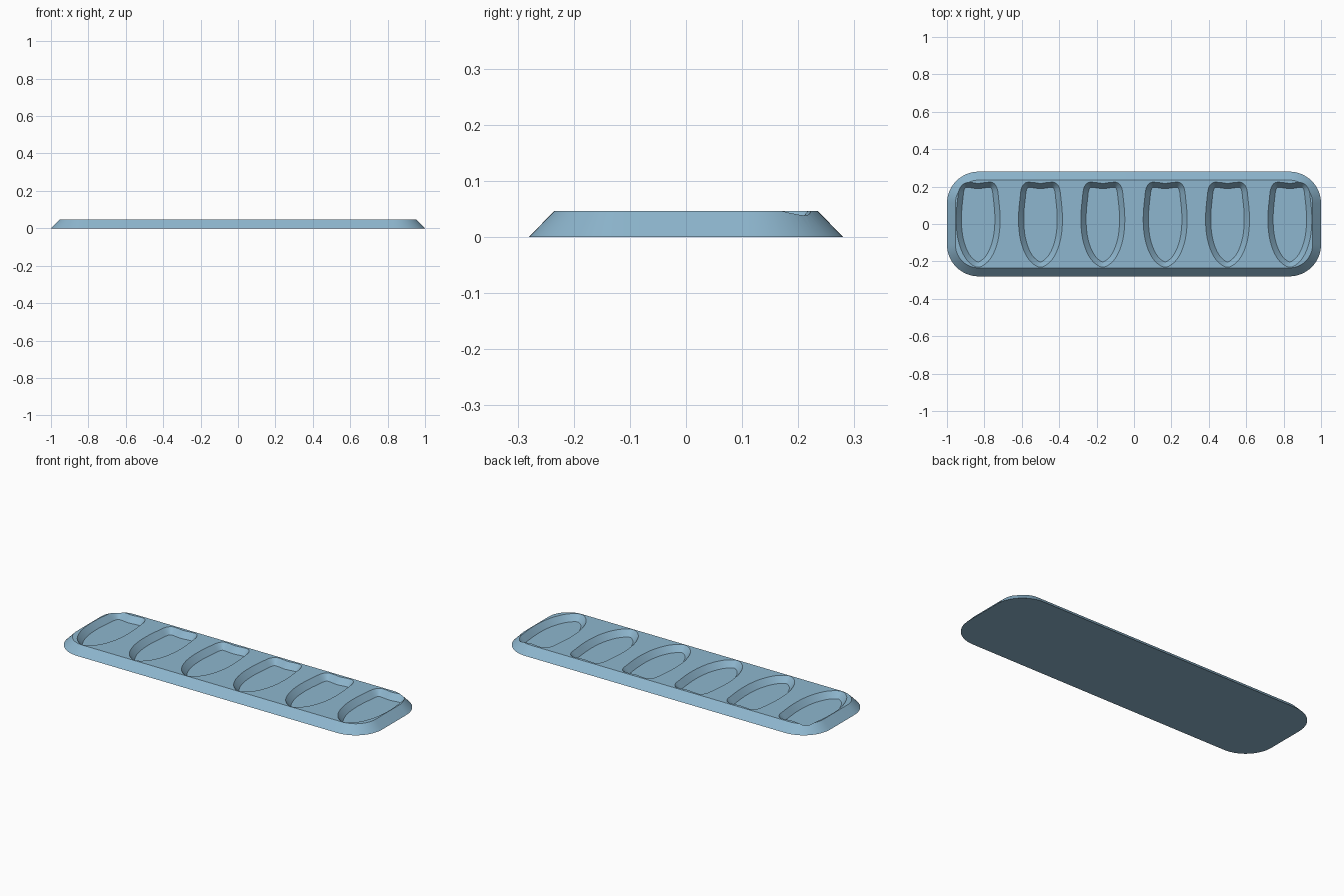
import bpy, bmesh, math
from mathutils import Vector
from mathutils.geometry import interpolate_bezier

if "Cube" in bpy.data.objects:
    bpy.data.objects.remove(bpy.data.objects["Cube"])

HEIGHT = 0.046
FLOOR = 0.012
WALL = 0.028      # horizontal run of the sloped recess wall


def rounded_rect(hx, hy, r, steps=14):
    pts = []
    for q, (sx, sy) in enumerate([(1, 1), (-1, 1), (-1, -1), (1, -1)]):
        for i in range(steps + 1):
            a = math.pi / 2 * (q + i / steps)
            pts.append(Vector((sx * (hx - r) + r * math.cos(a),
                               sy * (hy - r) + r * math.sin(a))))
    return pts


def smooth_loop(pts, steps=5):
    out, n = [], len(pts)
    for i in range(n):
        p0, p1, p2, p3 = (pts[(i + k) % n] for k in (-1, 0, 1, 2))
        # tangent length follows each segment to avoid overshoot
        d = (p2 - p1).length / 3
        t1, t2 = (p2 - p0).normalized(), (p3 - p1).normalized()
        out += interpolate_bezier(p1, p1 + t1 * d, p2 - t2 * d, p2, steps + 1)[:-1]
    return [Vector((p[0], p[1])) for p in out]


def offset(pts, d):
    # counter-clockwise loop, positive d moves inwards
    out, n = [], len(pts)
    for i, p in enumerate(pts):
        t = (pts[(i + 1) % n] - pts[i - 1]).normalized()
        out.append(p + Vector((-t.y, t.x)) * d)
    return out


def loft(name, low, z0, high, z1, cx=0.0):
    bm = bmesh.new()
    a = [bm.verts.new((p.x + cx, p.y, z0)) for p in low]
    b = [bm.verts.new((p.x + cx, p.y, z1)) for p in high]
    n = len(a)
    for i in range(n):
        j = (i + 1) % n
        bm.faces.new((a[i], a[j], b[j], b[i]))
    bm.faces.new(a[::-1])
    bm.faces.new(b)
    me = bpy.data.meshes.new(name)
    bm.to_mesh(me)
    bm.free()
    ob = bpy.data.objects.new(name, me)
    bpy.context.collection.objects.link(ob)
    return ob


blue = bpy.data.materials.new("soft blue")
blue.diffuse_color = (0.27, 0.47, 0.62, 1)
blue.use_nodes = True
blue.node_tree.nodes["Principled BSDF"].inputs["Base Color"].default_value = blue.diffuse_color

# tray slab with sloped sides
tray = loft("tray", rounded_rect(1.0, 0.28, 0.17), 0,
            rounded_rect(0.955, 0.235, 0.125), HEIGHT)
tray.data.materials.append(blue)

# shield-shaped recess outline: right half, mirrored to the left
half = [(0.045, -0.208), (0.078, -0.165), (0.103, -0.1), (0.115, -0.03),
        (0.117, 0.05), (0.109, 0.14), (0.1, 0.195), (0.078, 0.221), (0.04, 0.222)]
right = [Vector(p) for p in half]
left = [Vector((-p.x, p.y)) for p in reversed(right)]
rim = smooth_loop([Vector((0, -0.231))] + right + [Vector((0, 0.217))] + left)

# six recesses
over = 0.002
slope = WALL / (HEIGHT - FLOOR)
for i in range(6):
    cutter = loft("recess_cutter", offset(rim, WALL), FLOOR,
                  offset(rim, -over * slope), HEIGHT + over, (i - 2.5) / 3)
    cutter.data.materials.append(blue)
    cutter.hide_render = True
    mod = tray.modifiers.new("recess", 'BOOLEAN')
    mod.operation = 'DIFFERENCE'
    mod.solver = 'EXACT'
    mod.object = cutter
    bpy.ops.object.select_all(action='DESELECT')
    tray.select_set(True)
    bpy.context.view_layer.objects.active = tray
    bpy.ops.object.modifier_apply(modifier=mod.name)
    bpy.data.objects.remove(cutter)

bpy.ops.object.shade_smooth_by_angle(angle=math.radians(30))
